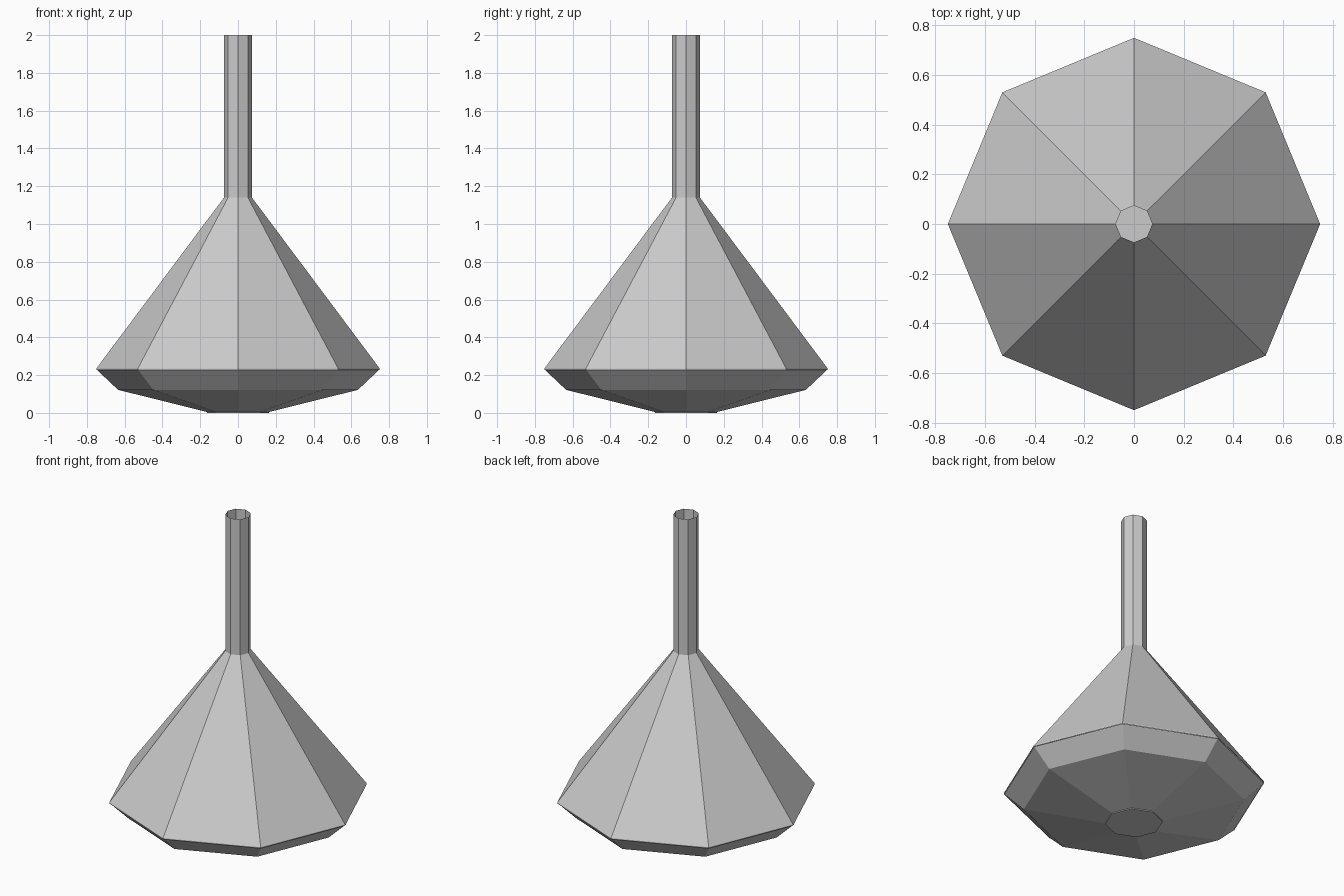
import bpy, bmesh
from math import cos, sin, pi

if "Cube" in bpy.data.objects:
    bpy.data.objects.remove(bpy.data.objects["Cube"])

SIDES = 8


def lathe(name, profile, cap_last=False):
    """Revolve (radius, z) points into an open eight-sided surface."""
    bm = bmesh.new()
    rings = [[bm.verts.new((r * cos(2 * pi * i / SIDES), r * sin(2 * pi * i / SIDES), z))
              for i in range(SIDES)] for r, z in profile]
    for low, high in zip(rings, rings[1:]):
        for i in range(SIDES):
            j = (i + 1) % SIDES
            bm.faces.new((low[i], low[j], high[j], high[i]))
    if cap_last:
        bm.faces.new(rings[0][::-1])
    mesh = bpy.data.meshes.new(name)
    bm.to_mesh(mesh)
    bm.free()
    obj = bpy.data.objects.new(name, mesh)
    bpy.context.collection.objects.link(obj)
    return obj


# Hollow hanging stem, open at the top
lathe("stem", [(0.074, 1.14), (0.074, 2.0)])

# Conical lamp shade with a thin rim
lathe("shade", [(0.75, 0.228), (0.75, 0.235), (0.074, 1.14)])

# Faceted diffuser bowl closing the underside
lathe("diffuser", [(0.165, 0.0), (0.165, 0.005), (0.635, 0.122), (0.747, 0.228)], cap_last=True)
